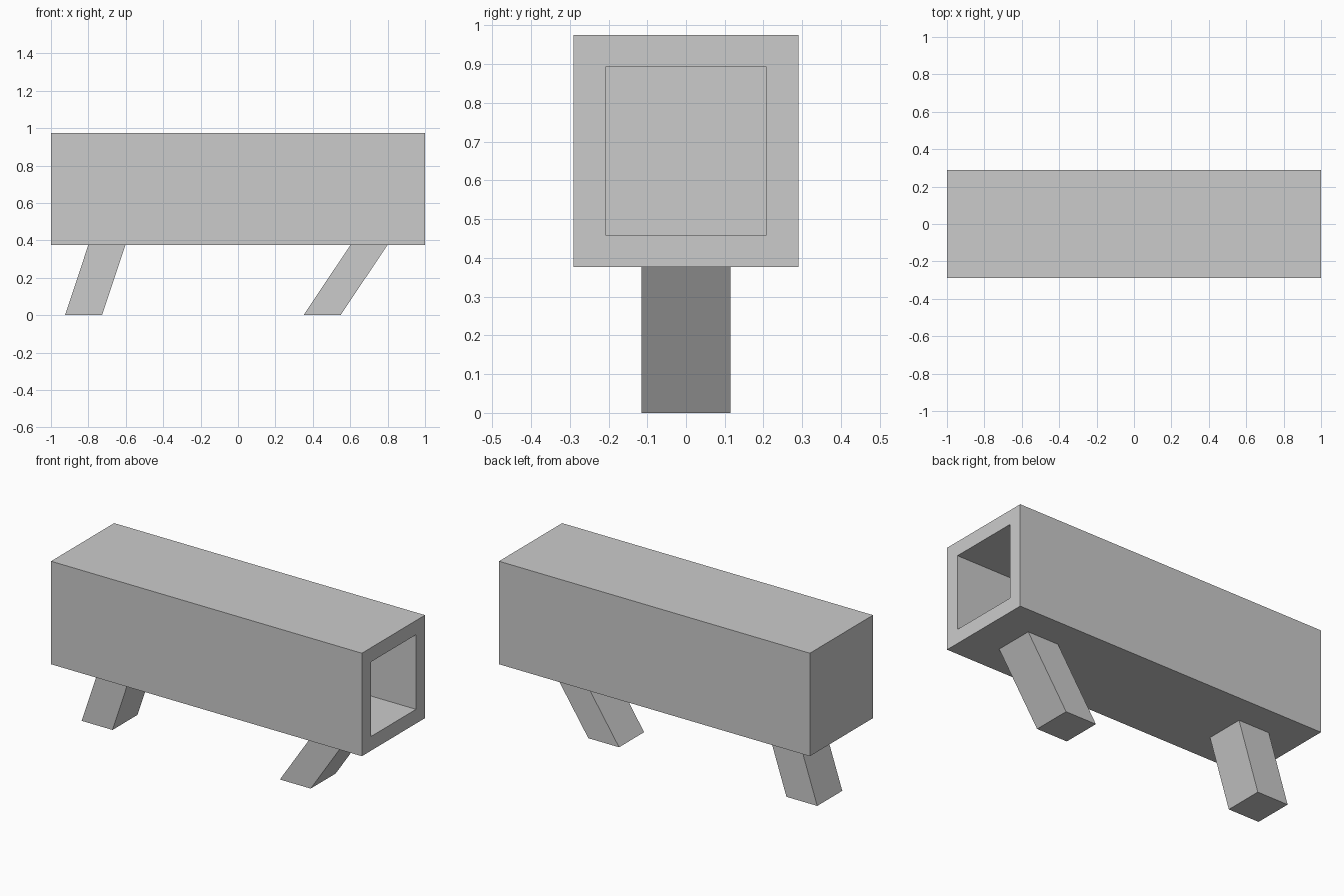
import bpy, bmesh
from mathutils import Vector

if "Cube" in bpy.data.objects:
    bpy.data.objects.remove(bpy.data.objects["Cube"])


def finish(name, bm):
    bmesh.ops.recalc_face_normals(bm, faces=bm.faces)
    mesh = bpy.data.meshes.new(name)
    bm.to_mesh(mesh)
    bm.free()
    obj = bpy.data.objects.new(name, mesh)
    bpy.context.collection.objects.link(obj)
    return obj


BODY_BOTTOM, BODY_TOP, HALF_WIDTH = 0.376, 0.975, 0.29

# Hollow body: box with a deep square recess open at the right end
bm = bmesh.new()
bmesh.ops.create_cube(bm, size=1)
for v in bm.verts:
    v.co = Vector((v.co.x * 2, v.co.y * 2 * HALF_WIDTH,
                   (BODY_BOTTOM + BODY_TOP) / 2 + v.co.z * (BODY_TOP - BODY_BOTTOM)))
end = max(bm.faces, key=lambda f: f.calc_center_median().x)
bmesh.ops.inset_individual(bm, faces=[end], thickness=0.117)
bmesh.ops.inset_individual(bm, faces=[end], thickness=0.0)
for v in end.verts:
    v.co.x = -0.88
finish("hollow_body", bm)


# Slanted leg: sheared box from the floor to the underside
def leg(name, x_bottom, x_top, width=0.198, half_depth=0.115):
    bm = bmesh.new()
    profile = [(x_bottom, 0), (x_bottom + width, 0),
               (x_top + width, BODY_BOTTOM), (x_top, BODY_BOTTOM)]
    front = bm.faces.new([bm.verts.new((x, -half_depth, z)) for x, z in profile])
    ret = bmesh.ops.extrude_face_region(bm, geom=[front], use_keep_orig=True)
    moved = [g for g in ret["geom"] if isinstance(g, bmesh.types.BMVert)]
    bmesh.ops.translate(bm, verts=moved, vec=(0, 2 * half_depth, 0))
    finish(name, bm)


leg("left_leg", -0.925, -0.80)
leg("right_leg", 0.35, 0.602)
